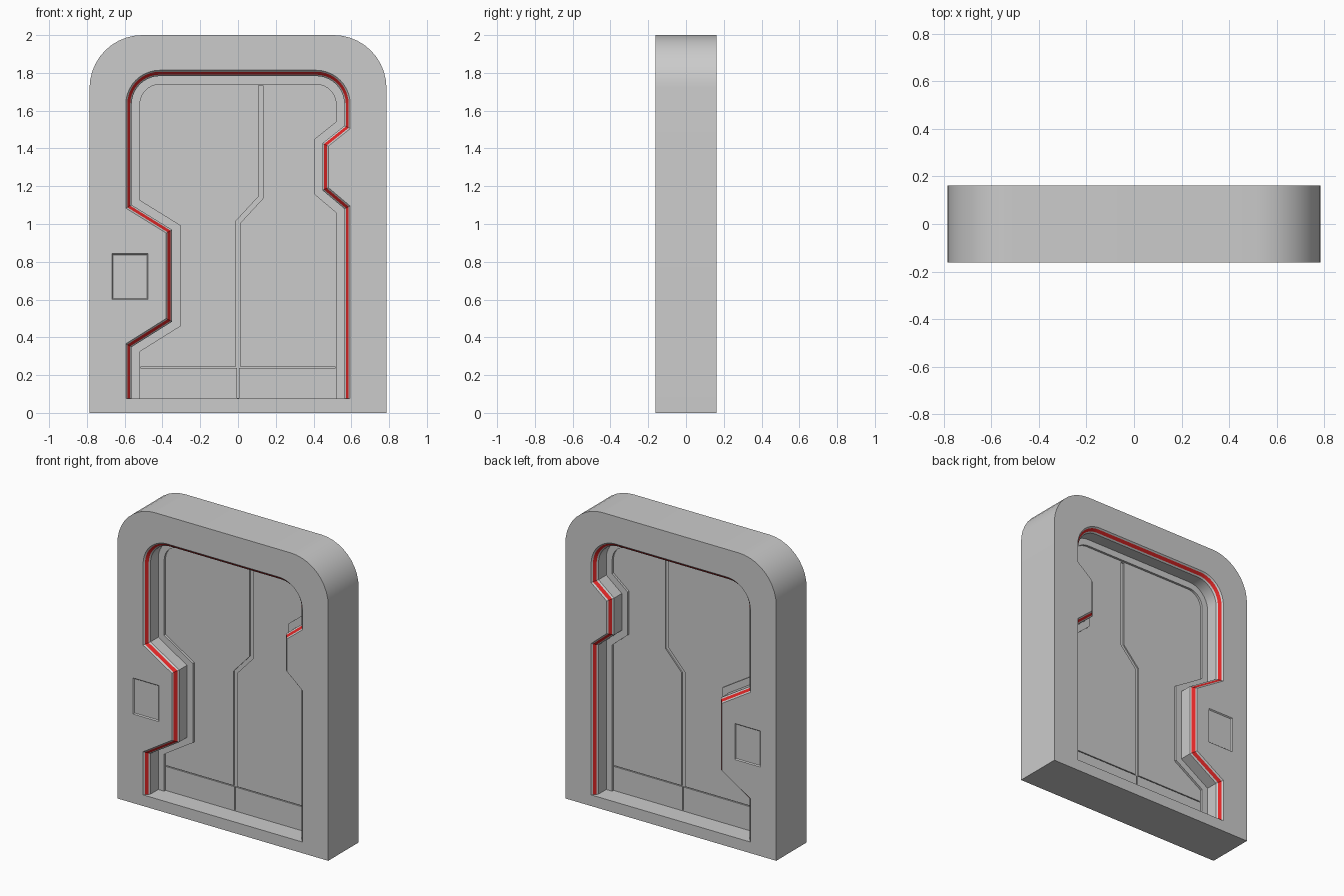
import bpy, bmesh, math
from mathutils import Vector

if "Cube" in bpy.data.objects:
    bpy.data.objects.remove(bpy.data.objects["Cube"], do_unlink=True)

FRONT, STEP, DOOR = -0.162, -0.045, -0.03
FLOOR = 0.075


def material(name, colour):
    m = bpy.data.materials.new(name)
    m.use_nodes = True
    m.diffuse_color = colour
    m.node_tree.nodes["Principled BSDF"].inputs["Base Color"].default_value = colour
    return m


GREY = material("light grey metal", (0.6, 0.6, 0.6, 1))
RED = material("red strip", (0.75, 0.02, 0.02, 1))


def arch(half_width, bottom, top, radius, left=(), right=(), steps=10):
    """Open path from bottom left, over a round-cornered top, to bottom right."""
    pts = [(-half_width, bottom), *left]
    for side, start in ((-1, 180), (1, 90)):
        for i in range(steps + 1):
            a = math.radians(start - 90 * i / steps)
            pts.append((side * (half_width - radius) + radius * math.cos(a),
                        top - radius + radius * math.sin(a)))
    return [Vector(p) for p in (*pts, *right, (half_width, bottom))]


def inset(path, d):
    """Mitred inward offset that keeps both ends on the floor."""
    out = []
    for i, p in enumerate(path):
        dirs = [(path[j + 1] - path[j]).normalized()
                for j in (i - 1, i) if 0 <= j < len(path) - 1]
        n = [Vector((v.y, -v.x)) for v in dirs]
        mid = (n[0] + n[-1]).normalized()
        out.append(p + mid * d / mid.dot(n[0]))
    return out


def ring(bm, path, y):
    return [bm.verts.new((p[0], y, p[1])) for p in path]


def bridge(bm, a, b, mat=0):
    """Join two rings; the closing floor face always stays grey."""
    n = len(a)
    for i in range(n):
        j = (i + 1) % n
        f = bm.faces.new((a[i], a[j], b[j], b[i]))
        f.material_index = mat if j else 0


def fill(bm, *rings):
    """Flat face bounded by the first ring, with the others as holes."""
    edges = []
    for r in rings:
        for i, v in enumerate(r):
            pair = (v, r[(i + 1) % len(r)])
            edges.append(bm.edges.get(pair) or bm.edges.new(pair))
    bmesh.ops.triangle_fill(bm, edges=edges, use_beauty=True, normal=(0, -1, 0))


def finish(bm, name):
    """Make the object and mirror its front half to the back."""
    bmesh.ops.recalc_face_normals(bm, faces=bm.faces)
    mesh = bpy.data.meshes.new(name)
    bm.to_mesh(mesh)
    bm.free()
    mesh.materials.append(GREY)
    mesh.materials.append(RED)
    ob = bpy.data.objects.new(name, mesh)
    bpy.context.collection.objects.link(ob)
    mod = ob.modifiers.new("back half", 'MIRROR')
    mod.use_axis = (False, True, False)
    bpy.ops.object.select_all(action='DESELECT')
    ob.select_set(True)
    bpy.context.view_layer.objects.active = ob
    bpy.ops.object.shade_smooth_by_angle(angle=math.radians(30))
    return ob


# Doorway outline with a large notch on one jamb and a small one on the other
opening = arch(0.594, FLOOR, 1.814, 0.18,
               left=[(-0.594, 0.366), (-0.38, 0.5), (-0.38, 0.952), (-0.594, 1.084)],
               right=[(0.594, 1.505), (0.478, 1.412), (0.478, 1.193), (0.594, 1.095)])
leaf = inset(opening, 0.075)

# Frame: outer wall, front face, control plate, and stepped jamb with red strip
bm = bmesh.new()
outline = arch(0.786, 0, 2, 0.28)
outer = ring(bm, outline, FRONT)
bridge(bm, ring(bm, outline, 0), outer)


def plate(gap):
    x0, x1, z0, z1 = -0.668 + gap, -0.477 - gap, 0.6 + gap, 0.843 - gap
    return [(x0, z0), (x0, z1), (x1, z1), (x1, z0)]


plate_edge = ring(bm, plate(0), FRONT)
plate_face = ring(bm, plate(0.006), FRONT + 0.007)
bridge(bm, plate_edge, plate_face)
bm.faces.new(plate_face)

hole = ring(bm, opening, FRONT)
fill(bm, outer, hole, plate_edge)

previous = hole
for d, y, mat in ((0.008, FRONT + 0.009, 0), (0.023, FRONT + 0.026, 1),
                  (0.031, FRONT + 0.035, 0), (0.031, STEP, 0),
                  (0.075, STEP, 0), (0.075, DOOR, 0)):
    current = ring(bm, inset(opening, d), y)
    bridge(bm, previous, current, mat)
    previous = current
finish(bm, "door_frame")

# Sliding door: one slab with a cranked centre seam and a kick plate line
bm = bmesh.new()
edge = ring(bm, leaf, DOOR)
bridge(bm, ring(bm, leaf, 0), edge)
seam = [(0.108, 1.732), (0.132, 1.732), (0.132, 1.135), (0.012, 1.005),
        (0.012, 0.243), (0.515, 0.243), (0.515, 0.237), (0.004, 0.237),
        (0.004, 0.08), (-0.004, 0.08), (-0.004, 0.237), (-0.515, 0.237),
        (-0.515, 0.243), (-0.012, 0.243), (-0.012, 1.015), (0.108, 1.145)]
groove = ring(bm, seam, DOOR)
groove_floor = ring(bm, seam, DOOR + 0.008)
bridge(bm, groove, groove_floor)
fill(bm, edge, groove)
fill(bm, groove_floor)
finish(bm, "sliding_door")
